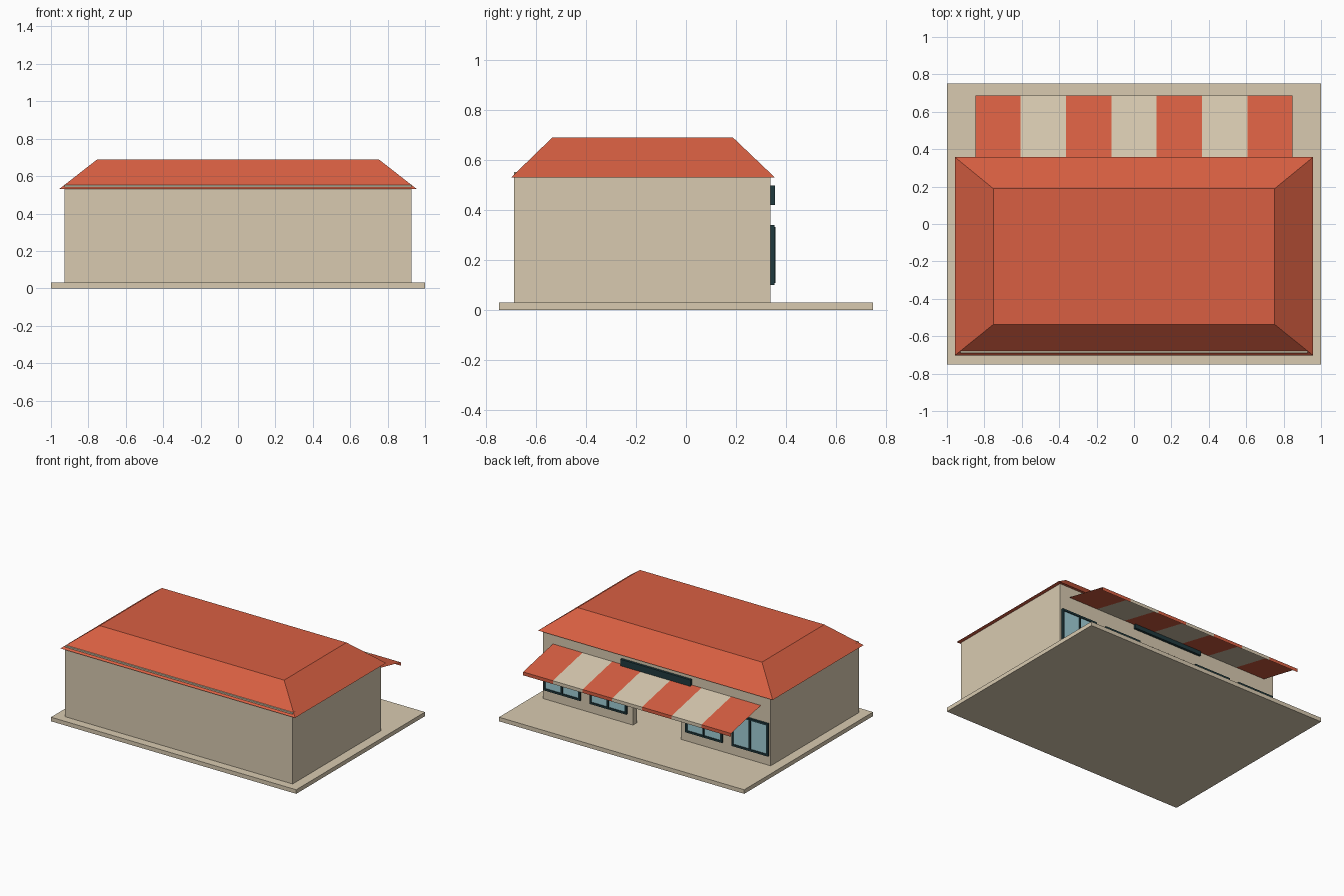
import bpy, bmesh

if "Cube" in bpy.data.objects:
    bpy.data.objects.remove(bpy.data.objects["Cube"])

def material(name, rgb):
    lin = [((c / 255 + 0.055) / 1.055) ** 2.4 for c in rgb]
    m = bpy.data.materials.new(name)
    m.diffuse_color = (*lin, 1)
    m.use_nodes = True
    m.node_tree.nodes["Principled BSDF"].inputs["Base Color"].default_value = m.diffuse_color
    return m

RED = material("terracotta red", (216, 95, 66))
BEIGE = material("warm beige", (216, 202, 176))
DARK = material("dark teal", (32, 58, 62))
GLASS = material("pale blue glass", (160, 206, 215))

def finish(name, bm, *mats):
    me = bpy.data.meshes.new(name)
    bm.to_mesh(me)
    bm.free()
    for m in mats:
        me.materials.append(m)
    ob = bpy.data.objects.new(name, me)
    bpy.context.collection.objects.link(ob)
    return ob

def add_box(bm, x0, x1, y0, y1, z0, z1):
    vs = bmesh.ops.create_cube(bm, size=1)["verts"]
    for v in vs:
        v.co = (x1 if v.co.x > 0 else x0, y1 if v.co.y > 0 else y0, z1 if v.co.z > 0 else z0)
    return vs

def boxes(name, mat, *dims):
    bm = bmesh.new()
    for d in dims:
        add_box(bm, *d)
    return finish(name, bm, mat)

# Ground slab
boxes("base_slab", BEIGE, (-1, 1, -0.75, 0.75, 0, 0.03))

# Hollow shell with an open entrance in the shop side
W, Y0, Y1, T, F = 0.928, -0.689, 0.339, 0.045, 0.03
boxes("blank_wall", BEIGE, (-W, W, Y0, Y0 + T, F, 0.553))
for side, s in (("left", -1), ("right", 1)):
    xa, xb = sorted((s * W, s * (W - T)))
    boxes(side + "_wall", BEIGE, (xa, xb, Y0 + T, Y1 - T, F, 0.552))
DOOR, HEAD = 0.195, 0.34
boxes("shop_wall", BEIGE,
      (-W, -DOOR, Y1 - T, Y1, F, 0.545),
      (DOOR, W, Y1 - T, Y1, F, 0.545),
      (-DOOR, DOOR, Y1 - T, Y1, HEAD, 0.545))

# Hipped roof with a flat top
bm = bmesh.new()
for v in add_box(bm, -0.957, 0.957, -0.702, 0.357, 0.53, 0.69):
    if v.co.z > 0.6:
        v.co.x = 0.752 if v.co.x > 0 else -0.752
        v.co.y = 0.189 if v.co.y > 0 else -0.537
finish("hipped_roof", bm, RED)

# Striped awning sheet with a short hanging valance
bm = bmesh.new()
profile = [(Y1, 0.454), (0.686, 0.38), (0.686, 0.355)]
N, A = 7, 0.848
rows = [[bm.verts.new((-A + 2 * A * i / N, y, z)) for y, z in profile] for i in range(N + 1)]
for i in range(N):
    for j in range(2):
        f = bm.faces.new((rows[i][j], rows[i][j + 1], rows[i + 1][j + 1], rows[i + 1][j]))
        f.normal_update()
        if f.normal.z < -0.1 or (abs(f.normal.z) < 0.1 and f.normal.y < 0):
            f.normal_flip()
        f.material_index = i % 2
finish("striped_awning", bm, RED, BEIGE)

# Blank sign board above the awning
boxes("sign_board", DARK, (-0.285, 0.285, Y1, 0.357, 0.42, 0.498))

# Four two-pane windows
B = 0.014
for n, (a, b) in enumerate(((-0.915, -0.618), (-0.54, -0.24), (0.24, 0.54), (0.618, 0.915)), 1):
    z0, z1, yf, c = 0.1, 0.34, 0.354, (a + b) / 2
    boxes(f"window_frame_{n}", DARK,
          (a, b, Y1, yf, z0, z0 + B), (a, b, Y1, yf, z1 - B, z1),
          (a, a + B, Y1, yf, z0 + B, z1 - B), (b - B, b, Y1, yf, z0 + B, z1 - B),
          (c - 0.005, c + 0.005, Y1, 0.359, z0 + 0.008, z1 - 0.008))
    boxes(f"window_glass_{n}", GLASS, (a + B, b - B, Y1, 0.347, z0 + B, z1 - B))
